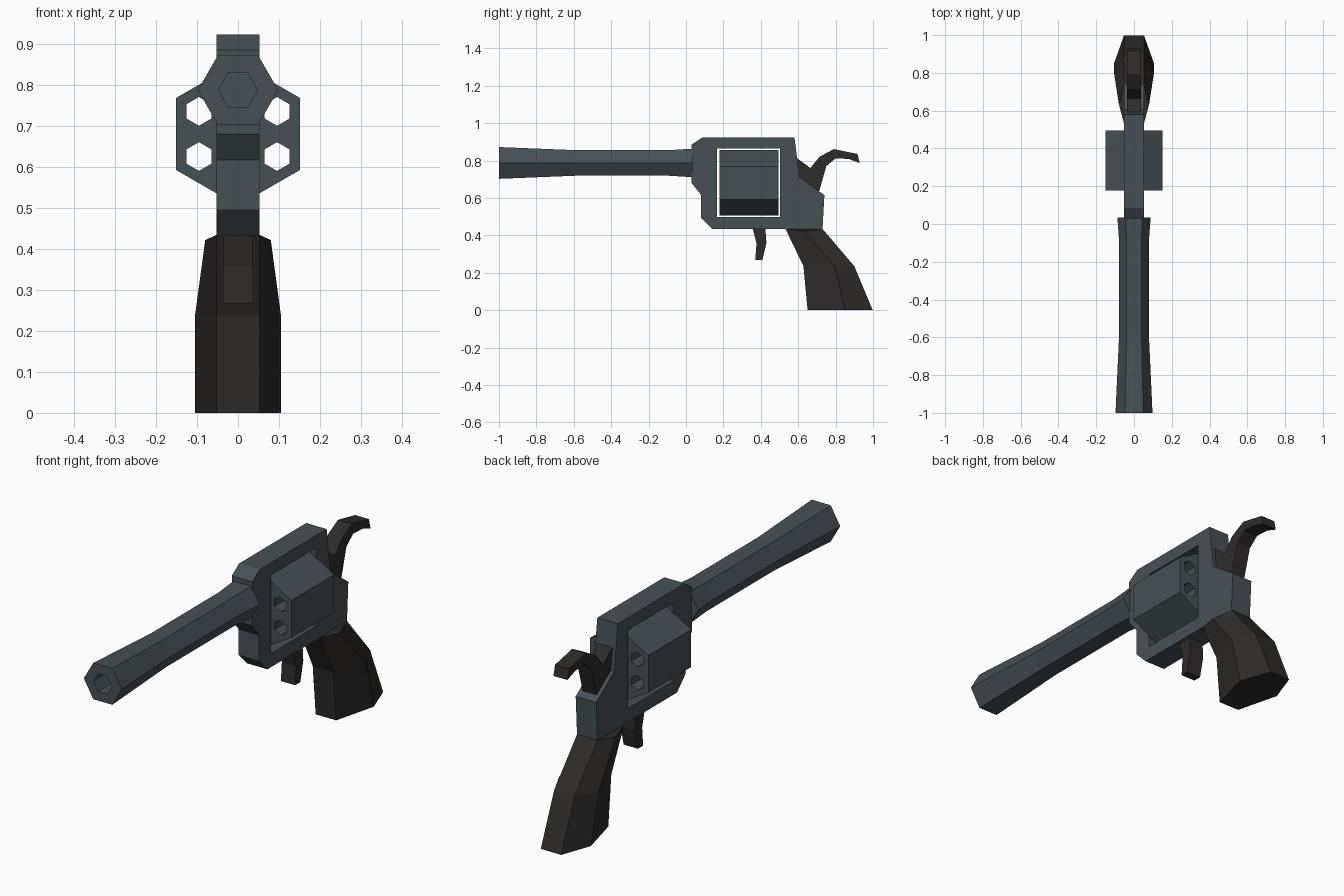
import bpy
import bmesh
from math import sin, cos, radians

cube = bpy.data.objects.get("Cube")
if cube:
    bpy.data.objects.remove(cube, do_unlink=True)


def material(name, rgb):
    m = bpy.data.materials.new(name)
    m.use_nodes = True
    m.diffuse_color = (*rgb, 1)
    m.node_tree.nodes["Principled BSDF"].inputs["Base Color"].default_value = (*rgb, 1)
    return m


STEEL = material("slate steel", (0.062, 0.081, 0.091))
DARK = material("dark brown black", (0.027, 0.025, 0.024))


def add_loft(bm, rings):
    """Skin a list of equal-length rings and cap both ends."""
    loops = [[bm.verts.new(p) for p in ring] for ring in rings]
    n = len(loops[0])
    for a, b in zip(loops, loops[1:]):
        for i in range(n):
            j = (i + 1) % n
            bm.faces.new((a[i], a[j], b[j], b[i]))
    bm.faces.new(loops[0])
    bm.faces.new(loops[-1])


def build(name, mat, *lofts):
    bm = bmesh.new()
    for rings in lofts:
        add_loft(bm, rings)
    bmesh.ops.recalc_face_normals(bm, faces=bm.faces[:])
    mesh = bpy.data.meshes.new(name)
    bm.to_mesh(mesh)
    bm.free()
    mesh.materials.append(mat)
    obj = bpy.data.objects.new(name, mesh)
    bpy.context.collection.objects.link(obj)
    return obj


def plate(profile, half):
    """Side profile of (y, z) points, given thickness in x."""
    return [[(x, y, z) for y, z in profile] for x in (-half, half)]


def hexagon(x, z, r, y, turn=0):
    return [(x + r * cos(radians(a + turn)), y, z + r * sin(radians(a + turn)))
            for a in range(0, 360, 60)]


def cut(obj, cutter):
    cutter.hide_render = True
    mod = obj.modifiers.new("cut", "BOOLEAN")
    mod.operation = "DIFFERENCE"
    mod.solver = "EXACT"
    mod.object = cutter
    bpy.context.view_layer.objects.active = obj
    bpy.ops.object.modifier_apply(modifier=mod.name)
    bpy.data.objects.remove(cutter, do_unlink=True)


# Frame with a rectangular window
frame = build("frame", STEEL, plate([
    (0.03, 0.68), (0.03, 0.885), (0.085, 0.922), (0.58, 0.922), (0.607, 0.71),
    (0.74, 0.615), (0.73, 0.433), (0.142, 0.433), (0.08, 0.495), (0.08, 0.617)], 0.053))
cut(frame, build("window_cutter", STEEL, plate(
    [(0.167, 0.497), (0.503, 0.497), (0.503, 0.863), (0.167, 0.863)], 0.2)))

# Six-sided drum with six open chambers
drum = build("drum", STEEL, [hexagon(0, 0.68, 0.175, y, 30) for y in (0.178, 0.495)])
chambers = []
for k in range(6):
    a = radians(30 + 60 * k)
    cx, cz = 0.11 * cos(a), 0.68 + 0.11 * sin(a)
    chambers.append([hexagon(cx, cz, 0.035, y, 30) for y in (0.1, 0.6)])
cut(drum, build("chamber_cutter", STEEL, *chambers))

# Flared hexagonal barrel, folding back inwards for the bore
build("barrel", STEEL, [hexagon(0, 0.787, r, y) for y, r in (
    (0.035, 0.088), (-0.09, 0.079), (-0.59, 0.079), (-1, 0.098), (-1, 0.048), (-0.2, 0.048))])

# Hammer and trigger
build("hammer", DARK, plate([
    (0.59, 0.815), (0.665, 0.76), (0.714, 0.82), (0.79, 0.861), (0.917, 0.835),
    (0.928, 0.787), (0.87, 0.808), (0.80, 0.812), (0.75, 0.77), (0.712, 0.635),
    (0.68, 0.60), (0.59, 0.66)], 0.036))
build("trigger", DARK, plate([
    (0.356, 0.44), (0.377, 0.355), (0.37, 0.267), (0.408, 0.267),
    (0.43, 0.36), (0.424, 0.44)], 0.037))

# Grip: hexagonal sections of front, middle and back y, half width, height, side height
sections = [(0.532, 0.634, 0.73, 0.08, 0.434, 0.421),
            (0.628, 0.794, 0.90, 0.105, 0.235, 0.235),
            (0.65, 0.853, 0.998, 0.105, 0, 0)]
build("grip", DARK, [[
    (-0.053, f, z), (0.053, f, z), (w, m, side), (0.053, b, z), (-0.053, b, z), (-w, m, side)]
    for f, m, b, w, z, side in sections])
